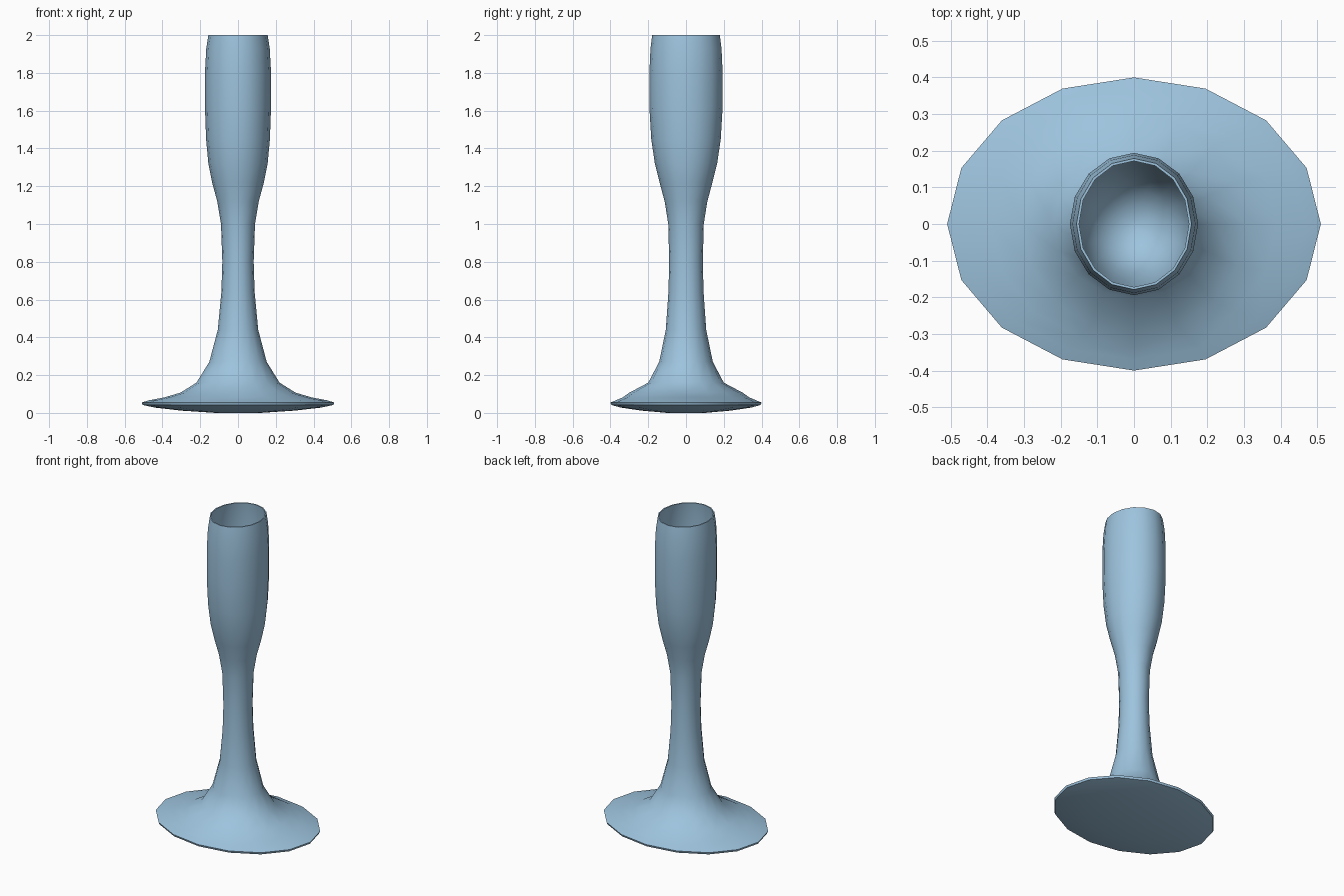
import bpy, bmesh, math

cube = bpy.data.objects.get("Cube")
if cube:
    bpy.data.objects.remove(cube, do_unlink=True)

SIDES = 16

glass_blue = bpy.data.materials.new("pale_blue")
glass_blue.use_nodes = True
colour = (0.34, 0.55, 0.73, 1)
glass_blue.diffuse_color = colour
glass_blue.node_tree.nodes["Principled BSDF"].inputs["Base Color"].default_value = colour


def oval_lathe(name, rings):
    """Skin a stack of oval rings (half width, half depth, height), capping both ends."""
    bm = bmesh.new()
    loops = []
    for rx, ry, z in rings:
        angles = [math.tau * i / SIDES for i in range(SIDES)]
        loops.append([bm.verts.new((rx * math.cos(a), ry * math.sin(a), z)) for a in angles])
    for low, high in zip(loops, loops[1:]):
        for i in range(SIDES):
            j = (i + 1) % SIDES
            bm.faces.new((low[i], low[j], high[j], high[i]))
    bm.faces.new(loops[0][::-1])
    bm.faces.new(loops[-1])
    bmesh.ops.recalc_face_normals(bm, faces=bm.faces)
    mesh = bpy.data.meshes.new(name)
    bm.to_mesh(mesh)
    bm.free()
    mesh.materials.append(glass_blue)
    obj = bpy.data.objects.new(name, mesh)
    bpy.context.collection.objects.link(obj)
    bpy.ops.object.select_all(action="DESELECT")
    obj.select_set(True)
    bpy.context.view_layer.objects.active = obj
    bpy.ops.object.shade_smooth_by_angle(angle=math.radians(50))
    return obj


# Shallow underside and thin rim of the foot
foot = [(0.12, 0.1, 0), (0.3, 0.235, 0.012), (0.44, 0.345, 0.028),
        (0.505, 0.395, 0.042), (0.51, 0.4, 0.055)]
# Flared top of the foot, then the stem
stem = [(0.47, 0.37, 0.067), (0.39, 0.335, 0.082), (0.305, 0.3, 0.107),
        (0.22, 0.2, 0.16), (0.152, 0.142, 0.27), (0.107, 0.107, 0.44),
        (0.088, 0.093, 0.64), (0.083, 0.089, 0.8), (0.09, 0.094, 1.0)]
# Outer wall of the bowl
bowl = [(0.11, 0.113, 1.12), (0.137, 0.14, 1.22), (0.157, 0.165, 1.32),
        (0.169, 0.184, 1.45), (0.175, 0.194, 1.62), (0.175, 0.194, 1.8),
        (0.168, 0.188, 1.93), (0.157, 0.179, 2.0)]
# Inner wall, a thin step inside the outer one, and the rounded floor
wall = 0.007
inside = [(rx - wall, ry - wall, z) for rx, ry, z in reversed(bowl[1:])]
floor = [(0.095, 0.1, 1.16), (0.05, 0.053, 1.125), (0.012, 0.012, 1.115)]

oval_lathe("flute_glass", foot + stem + bowl + inside + floor)
